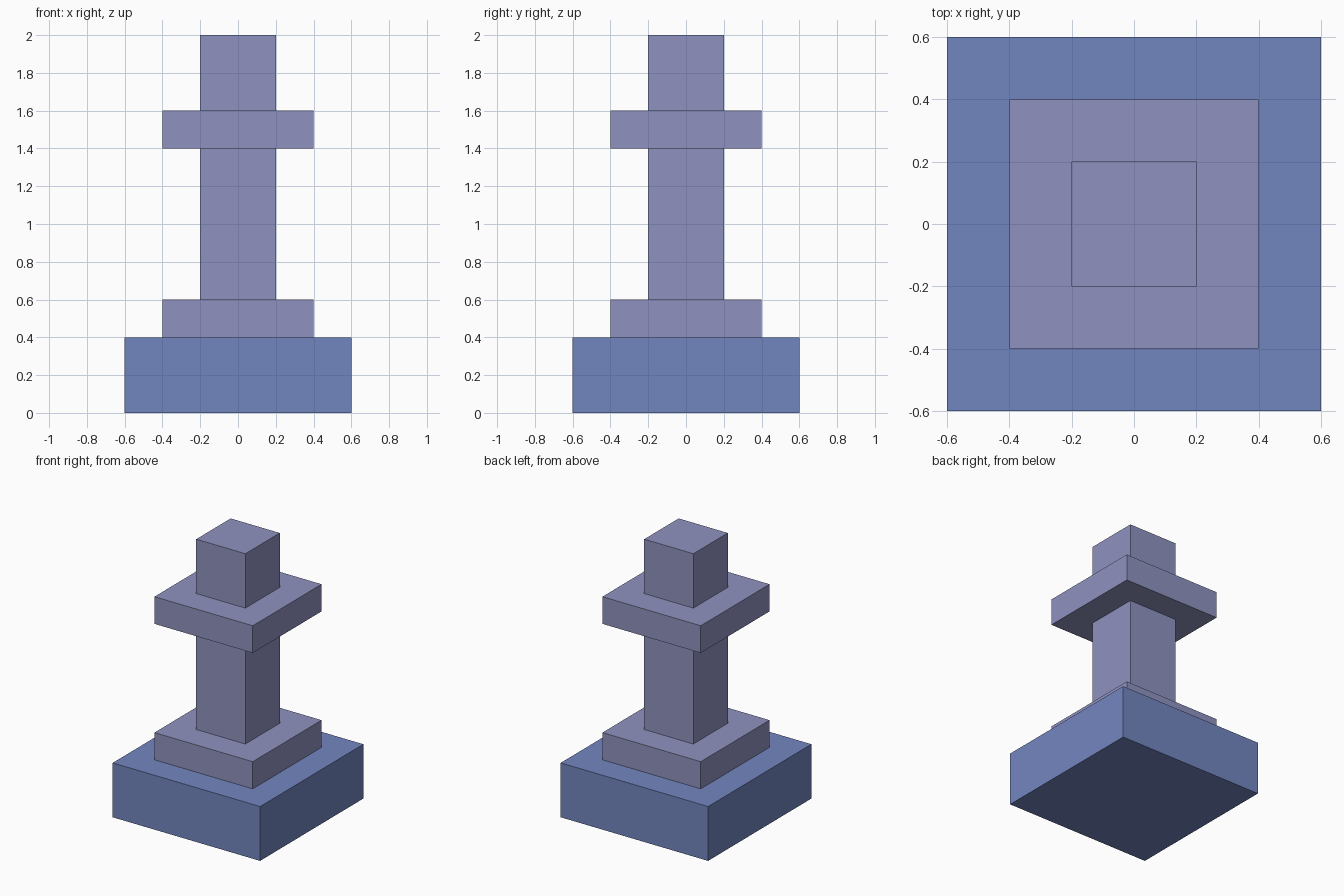
import bpy

# Clear the default cube
cube = bpy.data.objects.get("Cube")
if cube:
    bpy.data.objects.remove(cube, do_unlink=True)


def make_material(name, rgb):
    mat = bpy.data.materials.new(name)
    mat.use_nodes = True
    color = (*rgb, 1.0)
    mat.diffuse_color = color
    mat.node_tree.nodes["Principled BSDF"].inputs["Base Color"].default_value = color
    return mat


def add_block(name, width, bottom, top, mat):
    """Square block centred on the z axis, spanning bottom to top."""
    bpy.ops.mesh.primitive_cube_add(size=1, location=(0, 0, (bottom + top) / 2))
    block = bpy.context.object
    block.name = block.data.name = name
    block.scale = (width, width, top - bottom)
    bpy.ops.object.transform_apply(location=False, rotation=False, scale=True)
    block.data.materials.append(mat)
    return block


blue = make_material("blue", (0.171, 0.238, 0.521))
lilac = make_material("lilac", (0.275, 0.291, 0.521))

# Stacked blocks, from the ground up
add_block("base", 1.2, 0.0, 0.4, blue)
add_block("plinth", 0.8, 0.4, 0.6, lilac)
add_block("column", 0.4, 0.6, 1.4, lilac)
add_block("collar", 0.8, 1.4, 1.6, lilac)
add_block("top_block", 0.4, 1.6, 2.0, lilac)
